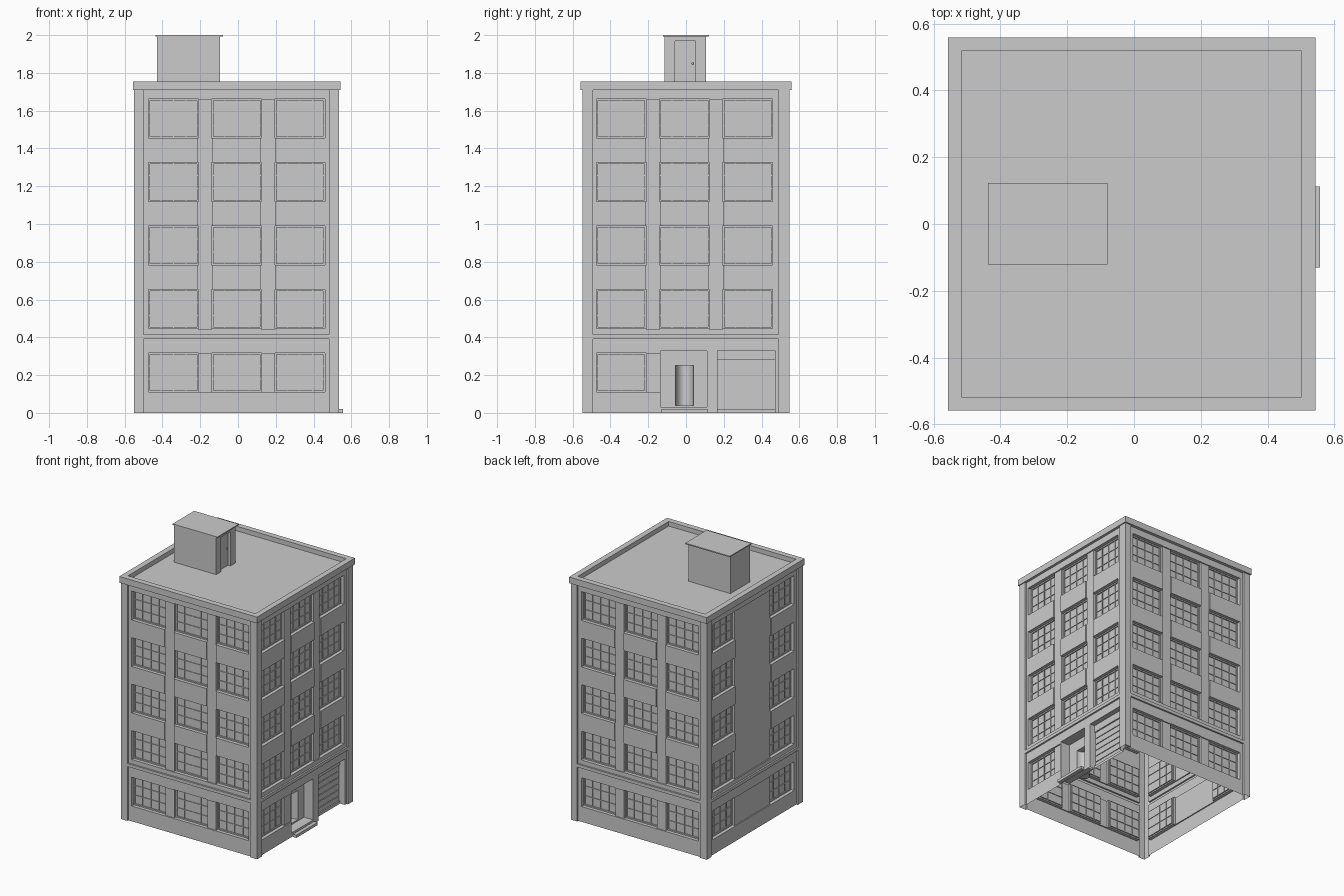
import bpy, bmesh, math
from mathutils import Vector

if "Cube" in bpy.data.objects:
    bpy.data.objects.remove(bpy.data.objects["Cube"])


def finish(name, bm, smooth=False):
    bmesh.ops.remove_doubles(bm, verts=bm.verts, dist=1e-5)
    bmesh.ops.recalc_face_normals(bm, faces=bm.faces)
    me = bpy.data.meshes.new(name)
    bm.to_mesh(me)
    bm.free()
    for p in me.polygons:
        p.use_smooth = smooth
    ob = bpy.data.objects.new(name, me)
    bpy.context.collection.objects.link(ob)
    return ob


def box(name, x0, x1, y0, y1, z0, z1):
    bm = bmesh.new()
    bmesh.ops.create_cube(bm, size=1)
    for v in bm.verts:
        v.co = (x0 + (v.co.x + .5) * (x1 - x0), y0 + (v.co.y + .5) * (y1 - y0),
                z0 + (v.co.z + .5) * (z1 - z0))
    return finish(name, bm)


def breaks(vals, lo, hi):
    out = []
    for v in sorted(vals):
        v = min(max(v, lo), hi)
        if not out or v - out[-1] > 1e-4:
            out.append(v)
    return out


def add_facades(bm, angle, centre, half, dist, z0, z1, rects):
    """Wall with stepped relief: rects (u0, u1, z0, z1, depth), later ones win; None is a hole."""
    c, s = math.cos(angle), math.sin(angle)
    t, n = Vector((c, s, 0)), Vector((s, -c, 0))
    o = Vector((centre[0], centre[1], 0))
    us = breaks([-half, half] + [v for r in rects for v in r[:2]], -half, half)
    zs = breaks([z0, z1] + [v for r in rects for v in r[2:4]], z0, z1)

    def depth(i, j):
        u, z, d = (us[i] + us[i + 1]) / 2, (zs[j] + zs[j + 1]) / 2, 0
        for r in rects:
            if r[0] < u < r[1] and r[2] < z < r[3]:
                d = r[4]
        return d

    def quad(*pts):
        bm.faces.new([bm.verts.new(o + t * u + n * (dist - d) + Vector((0, 0, z))) for u, z, d in pts])

    nu, nz = len(us) - 1, len(zs) - 1
    D = [[depth(i, j) for j in range(nz)] for i in range(nu)]
    for i in range(nu):
        for j in range(nz):
            d, ua, ub, za, zb = D[i][j], us[i], us[i + 1], zs[j], zs[j + 1]
            if d is None:
                continue
            quad((ua, za, d), (ub, za, d), (ub, zb, d), (ua, zb, d))
            if i + 1 < nu and D[i + 1][j] not in (None, d):
                e = D[i + 1][j]
                quad((ub, za, d), (ub, za, e), (ub, zb, e), (ub, zb, d))
            if j + 1 < nz and D[i][j + 1] not in (None, d):
                e = D[i][j + 1]
                quad((ua, zb, d), (ub, zb, d), (ub, zb, e), (ua, zb, e))


PANEL, PIER, FRAME, GLASS, BAR = .012, .02, .036, .044, .039


def window(u, z):
    w, h, m, b = .265, .208, .009, .002
    r = [(u, u + w, z, z + h, FRAME), (u + m, u + w - m, z + m, z + h - m, GLASS)]
    r += [(u + w * k / 4 - b, u + w * k / 4 + b, z + m, z + h - m, BAR) for k in (1, 2, 3)]
    r += [(u + m, u + w - m, z + h * k / 3 - b, z + h * k / 3 + b, BAR) for k in (1, 2)]
    return r


COLS = (-.467, -.1325, .202)
FLOORS = [.11 + .336 * k for k in range(5)]


def wall(off=0, middle=True, ground=COLS):
    # recessed panels above and below the string course
    r = [(-.493, .49, 0, .392, PANEL), (-.493, .49, .415, 1.71, PANEL)]
    piers = [(-.205, -.13), (.13, .205)] if middle else [(-.205, .205)]
    for a, b in piers:
        r.append((a + off, b + off, .445, 1.66, PIER))
        if ground is COLS or a < 0:
            r.append((a + off, b + off, .11, .315, PIER))
    for k, z in enumerate(FLOORS):
        for u in (COLS if k else ground):
            if middle or abs(u) > .15:
                r += window(u + off, z)
    return r


# Entrance recess with opening, and slatted garage door, on the right wall
right = wall(-.008, ground=COLS[:1])
right += [(-.135, .11, .03, .327, .085), (-.055, .04, .04, .25, None)]
right += [(.168, .472, 0, .33, .05), (.168, .472, .02, .28, .06)]
right += [(.168, .472, .05 + .045 * k, .055 + .045 * k, .066) for k in range(5)]

# Main walls
HX, HY, C = .543, .548, (-.007, 0)
for name, k, half, dist, rects in (("front_wall", 0, HX, HY, wall()),
                                   ("right_wall", 1, HY, HX, right),
                                   ("back_wall", 2, HX, HY, wall()),
                                   ("left_wall", 3, HY, HX, wall(middle=False))):
    bm = bmesh.new()
    add_facades(bm, k * math.pi / 2, C, half, dist, 0, 1.712, rects)
    finish(name, bm)

# Curved lobby niche behind the entrance opening
bm = bmesh.new()
arc = [(HX + C[0] - .085 - .06 * math.sin(math.pi * i / 16), -.0075 - .0475 * math.cos(math.pi * i / 16))
       for i in range(17)]
lo, hi = ([bm.verts.new((x, y, z)) for x, y in arc] for z in (.04, .25))
for i in range(16):
    bm.faces.new((lo[i], lo[i + 1], hi[i + 1], hi[i]))
finish("entrance_niche", bm, True)
bm = bmesh.new()
for z in (.04, .25):
    bm.faces.new([bm.verts.new((x, y, z)) for x, y in arc])
finish("niche_floor_and_ceiling", bm)

# Entrance step
box("entrance_step", .53, .557, -.13, .113, 0, .02)

# Parapet and roof deck
bm = bmesh.new()
prev = None
for inset, z in ((.012, 1.71), (0, 1.71), (0, 1.755), (.041, 1.755), (.041, 1.722)):
    x, y = .55 - inset, .559 - inset
    ring = [bm.verts.new((C[0] + a * x, C[1] + b * y, z)) for a, b in ((-1, -1), (1, -1), (1, 1), (-1, 1))]
    if prev:
        for i in range(4):
            bm.faces.new((prev[i], prev[(i + 1) % 4], ring[(i + 1) % 4], ring[i]))
    prev = ring
bm.faces.new(prev)
finish("parapet_and_roof", bm)

# Rooftop stair house with recessed door
bm = bmesh.new()
for k in range(4):
    half, dist = ((.168, .111), (.111, .168))[k % 2]
    door = [(-.053, .053, 1.72, 1.97, .02)] if k == 1 else []
    add_facades(bm, k * math.pi / 2, (-.262, -.004), half, dist, 1.72, 1.994, door)
finish("stair_house", bm)
box("stair_house_roof", -.437, -.08, -.122, .123, 1.992, 2.0)

# Door knob
bm = bmesh.new()
bmesh.ops.create_uvsphere(bm, u_segments=10, v_segments=6, radius=.006)
bmesh.ops.translate(bm, verts=bm.verts, vec=(-.11, .035, 1.85))
finish("stair_door_knob", bm, True)
